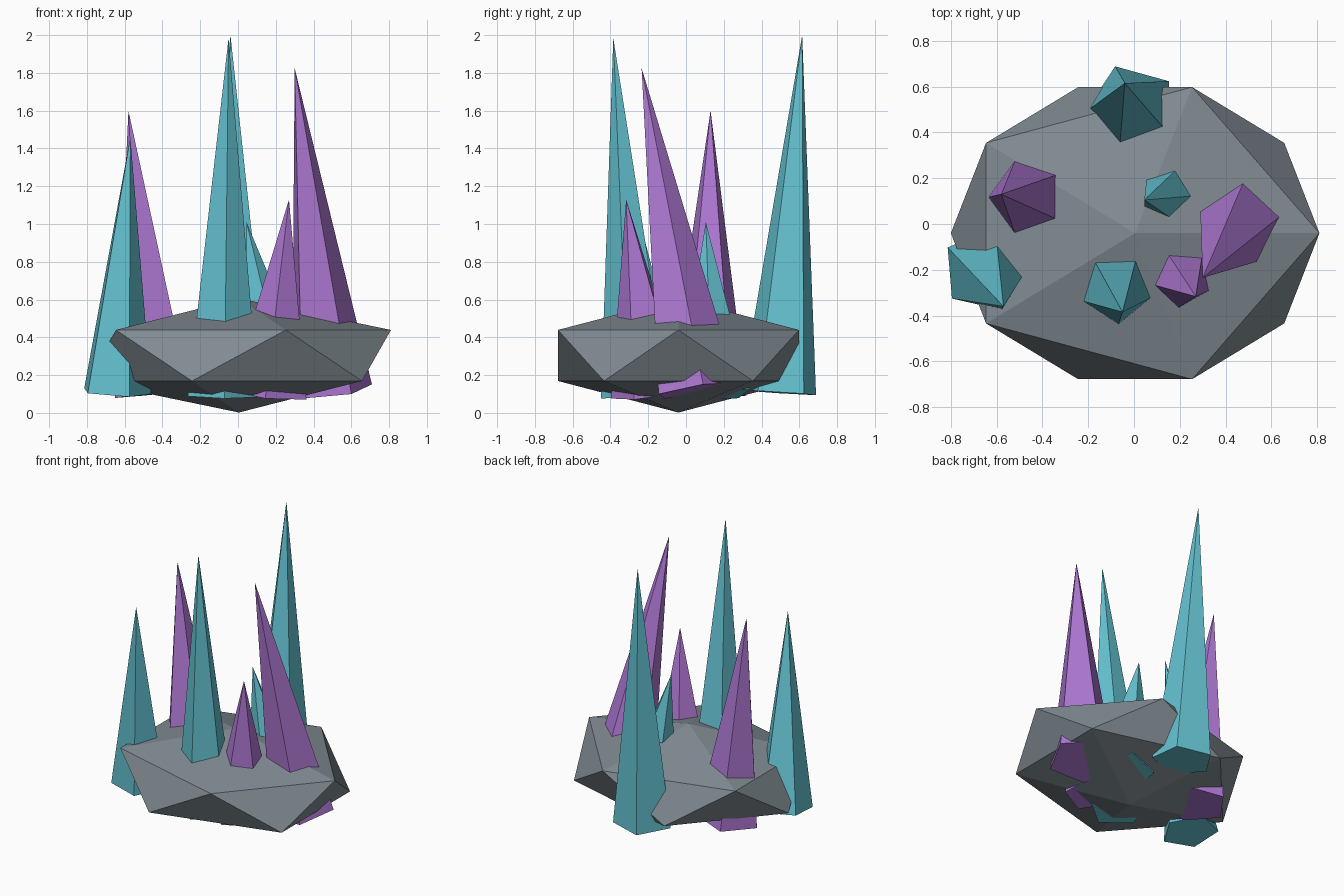
import bpy, bmesh
from math import radians, sin, cos
from mathutils import Vector

if "Cube" in bpy.data.objects:
    bpy.data.objects.remove(bpy.data.objects["Cube"])


def material(name, rgb):
    mat = bpy.data.materials.new(name)
    mat.diffuse_color = (*rgb, 1)
    mat.use_nodes = True
    mat.node_tree.nodes["Principled BSDF"].inputs["Base Color"].default_value = mat.diffuse_color
    return mat


def finish(bm, name, mat):
    bmesh.ops.recalc_face_normals(bm, faces=bm.faces)
    mesh = bpy.data.meshes.new(name)
    bm.to_mesh(mesh)
    bm.free()
    mesh.materials.append(mat)
    obj = bpy.data.objects.new(name, mesh)
    bpy.context.collection.objects.link(obj)
    return obj


def crystal(name, mat, base, apex, radius, azimuth, sides=5):
    """Five-sided spike whose base is square to its leaning axis."""
    base, apex = Vector(base), Vector(apex)
    turn = Vector((0, 0, 1)).rotation_difference(apex - base)
    bm = bmesh.new()
    ring = []
    for i in range(sides):
        a = radians(azimuth + 360 * i / sides)
        ring.append(bm.verts.new(base + turn @ Vector((radius * cos(a), radius * sin(a), 0))))
    tip = bm.verts.new(apex)
    bm.faces.new(ring[::-1])
    for i in range(sides):
        bm.faces.new((ring[i], ring[(i + 1) % sides], tip))
    return finish(bm, name, mat)


stone = material("stone", (0.22, 0.26, 0.29))
teal = material("teal", (0.13, 0.55, 0.65))
purple = material("purple", (0.43, 0.19, 0.66))

# Rock base: squashed icosahedron
bm = bmesh.new()
bmesh.ops.create_icosphere(bm, subdivisions=1, radius=1)
bmesh.ops.scale(bm, vec=(0.9, 0.75, 0.302), verts=bm.verts)
bmesh.ops.translate(bm, vec=(0.005, -0.04, 0.304), verts=bm.verts)
finish(bm, "rock_base", stone)

# Crystals: name, material, base centre, apex, base radius, corner azimuth
for spec in (
    ("back_crystal", teal, (-0.01, 0.495, 0.107), (-0.04, 0.615, 2.0), 0.207, 38.5),
    ("front_crystal", teal, (-0.082, -0.254, 0.09), (-0.05, -0.385, 1.985), 0.197, 57),
    ("front_left_crystal", teal, (-0.65, -0.20, 0.11), (-0.57, -0.36, 1.46), 0.192, 5),
    ("small_center_crystal", teal, (0.215, 0.15, 0.10), (0.045, 0.105, 1.01), 0.2, -4),
    ("left_crystal", purple, (-0.435, 0.114, 0.10), (-0.58, 0.13, 1.60), 0.218, 36),
    ("right_crystal", purple, (0.49, 0.05, 0.12), (0.30, -0.235, 1.825), 0.225, 11),
    ("small_front_crystal", purple, (0.17, -0.188, 0.10), (0.27, -0.317, 1.13), 0.213, 47.5),
):
    crystal(*spec)
